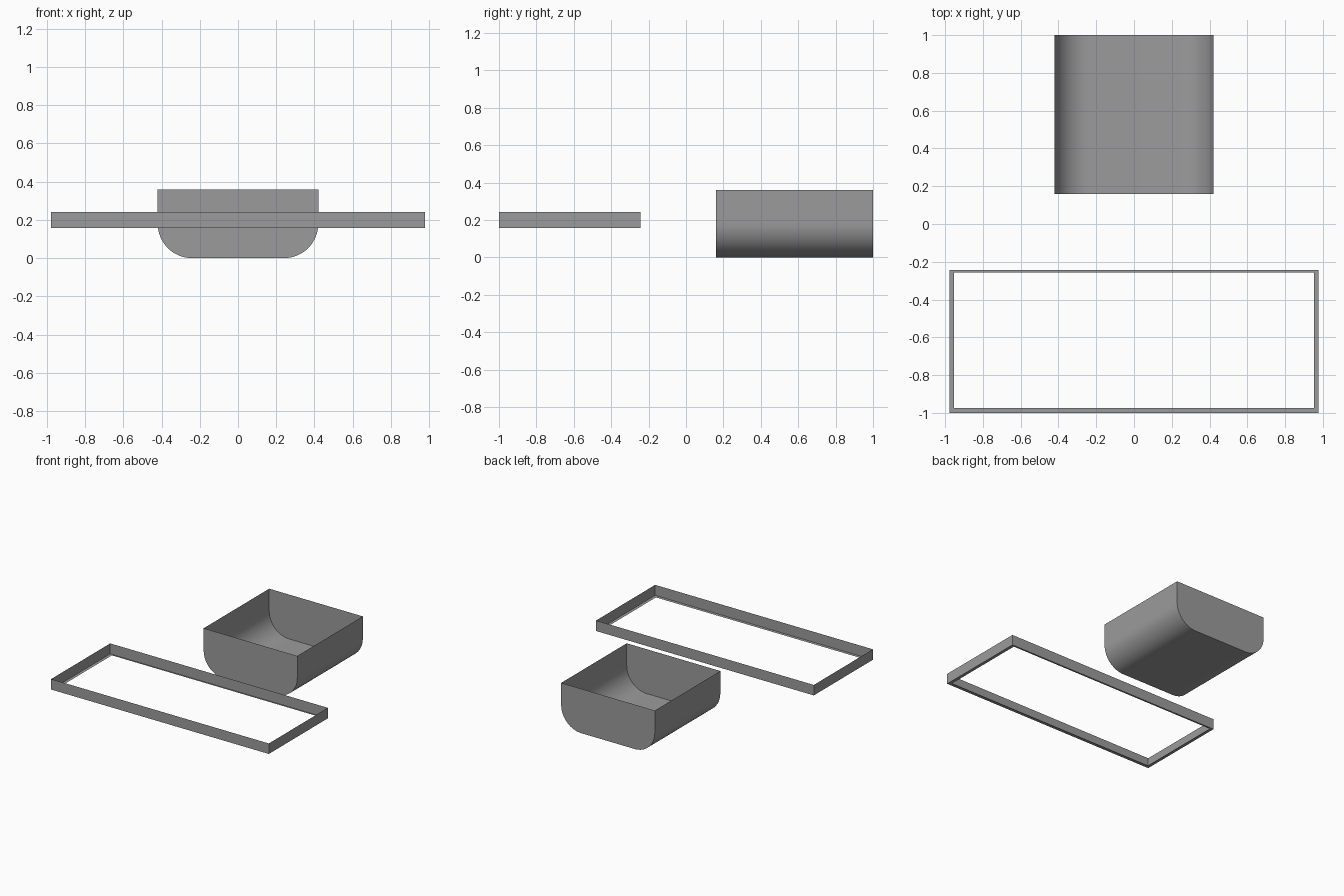
import bpy
import bmesh
from math import sin, cos, pi, radians

cube = bpy.data.objects.get("Cube")
if cube:
    bpy.data.objects.remove(cube, do_unlink=True)

grey = bpy.data.materials.new("mid grey")
grey.use_nodes = True
grey.diffuse_color = (0.33, 0.33, 0.33, 1)
grey.node_tree.nodes["Principled BSDF"].inputs["Base Color"].default_value = grey.diffuse_color


def finish(name, bm):
    mesh = bpy.data.meshes.new(name)
    bm.to_mesh(mesh)
    bm.free()
    mesh.materials.append(grey)
    obj = bpy.data.objects.new(name, mesh)
    bpy.context.collection.objects.link(obj)
    return obj


def ring(bm, x, front, back, z):
    return [bm.verts.new(p) for p in
            ((-x, front, z), (x, front, z), (x, back, z), (-x, back, z))]


def bridge(bm, a, b):
    for i in range(len(a)):
        j = (i + 1) % len(a)
        bm.faces.new((a[i], a[j], b[j], b[i]))


# Open basin: U-shaped sheet with rounded lower edges, closed by two end panels
half, front, back, height, radius, steps = 0.42, 0.16, 1.0, 0.36, 0.18, 16
right_side = [(half, height)]
for i in range(steps + 1):
    a = i / steps * pi / 2
    right_side.append((half - radius + radius * cos(a), radius - radius * sin(a)))
profile = right_side + [(-x, z) for x, z in reversed(right_side)]

bm = bmesh.new()
near = [bm.verts.new((x, front, z)) for x, z in profile]
far = [bm.verts.new((x, back, z)) for x, z in profile]
for i in range(len(profile) - 1):
    bm.faces.new((near[i], far[i], far[i + 1], near[i + 1]))
bm.faces.new(near)
bm.faces.new(list(reversed(far)))
bm.normal_update()
# Outward-facing skin
centre_z = height / 2
for f in bm.faces:
    c = f.calc_center_median()
    if f.normal.x * c.x + f.normal.y * (c.y - (front + back) / 2) + f.normal.z * (c.z - centre_z) < 0:
        f.normal_flip()
basin = finish("basin", bm)
bpy.ops.object.select_all(action="DESELECT")
bpy.context.view_layer.objects.active = basin
basin.select_set(True)
bpy.ops.object.shade_smooth_by_angle(angle=radians(30))

# Rectangular rim: thin upright walls with a narrow inward lip at the bottom
bm = bmesh.new()
bottom = ring(bm, 0.977, -1.0, -0.243, 0.157)
top = ring(bm, 0.977, -1.0, -0.243, 0.242)
lip = ring(bm, 0.952, -0.974, -0.257, 0.157)
bridge(bm, bottom, top)
bridge(bm, lip, bottom)
finish("rim_frame", bm)
